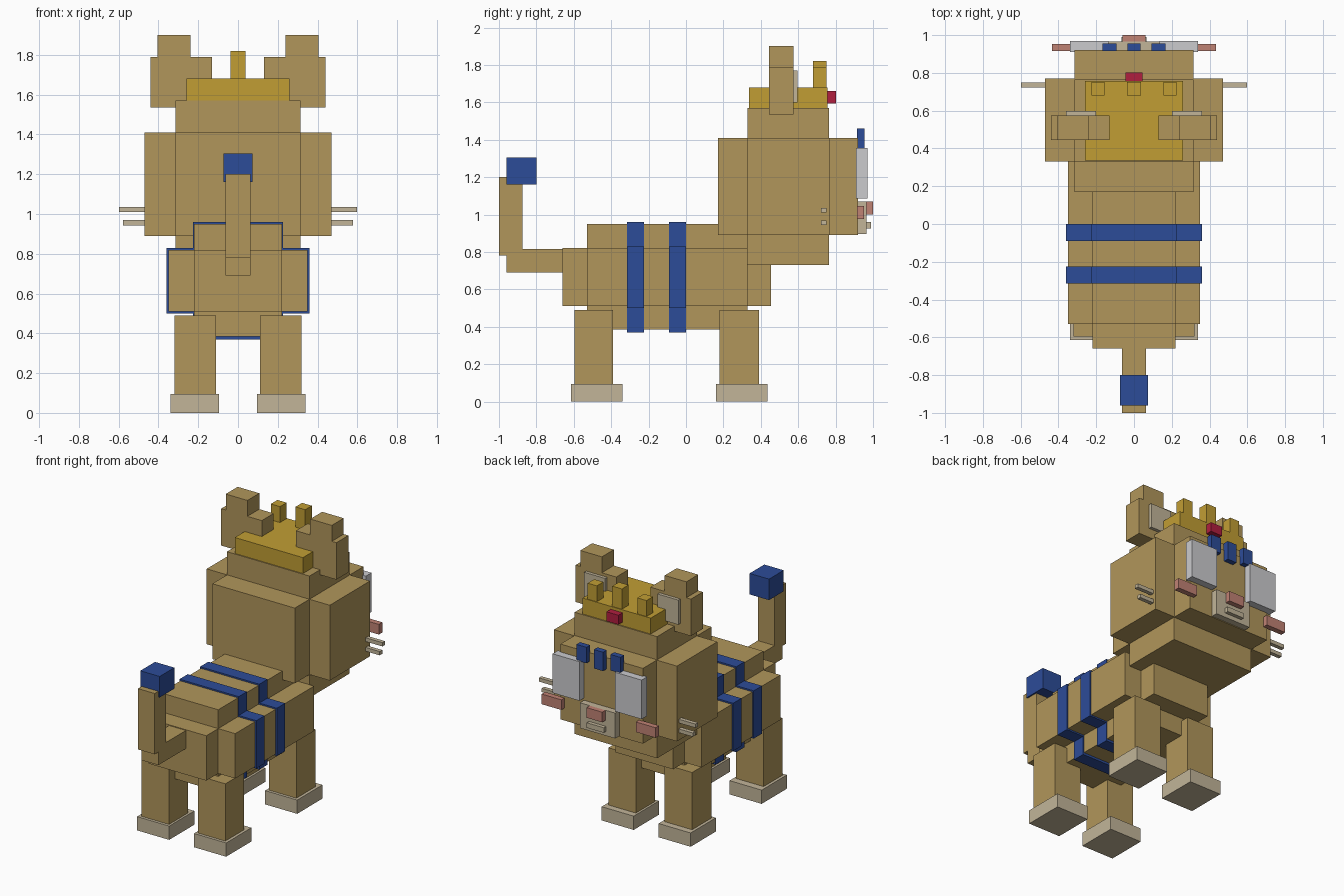
import bpy

if "Cube" in bpy.data.objects:
    bpy.data.objects.remove(bpy.data.objects["Cube"])


def material(name, r, g, b):
    """Flat material from 0-255 display values, stored as linear."""
    def lin(v):
        v /= 255
        return v / 12.92 if v <= 0.04045 else ((v + 0.055) / 1.055) ** 2.4
    m = bpy.data.materials.new(name)
    m.diffuse_color = (lin(r), lin(g), lin(b), 1)
    m.use_nodes = True
    m.node_tree.nodes["Principled BSDF"].inputs["Base Color"].default_value = m.diffuse_color
    return m


TAN = material("tan fur", 177, 150, 91)
BEIGE = material("beige fur", 194, 181, 153)
BLUE = material("blue", 44, 76, 152)
GOLD = material("gold", 193, 158, 52)
RED = material("red gem", 176, 30, 62)
PINK = material("pink", 192, 130, 116)
EYE = material("pale eye", 203, 203, 206)


def box(name, mat, x, y, z):
    """Box from (low, high) ranges on each axis."""
    bpy.ops.mesh.primitive_cube_add(size=1)
    ob = bpy.context.object
    ob.name = name
    ob.location = [(a + b) / 2 for a, b in (x, y, z)]
    ob.scale = [b - a for a, b in (x, y, z)]
    ob.data.materials.append(mat)
    return ob


def mid(name, mat, half, y, z):
    """Box centred on x = 0."""
    box(name, mat, (-half, half), y, z)


def pair(name, mat, x, y, z):
    """Box and its mirror image across x = 0."""
    box(name + "_right", mat, x, y, z)
    box(name + "_left", mat, (-x[1], -x[0]), y, z)


# Body: three crossed blocks
mid("body_long", TAN, 0.22, (-0.66, 0.455), (0.51, 0.82))
mid("body_wide", TAN, 0.35, (-0.53, 0.33), (0.51, 0.82))
mid("body_tall", TAN, 0.22, (-0.53, 0.33), (0.385, 0.95))

# Blue bands around the body
for i, y in enumerate([(-0.315, -0.225), (-0.09, 0.0)]):
    mid(f"band_wide_{i}", BLUE, 0.36, y, (0.5, 0.83))
    mid(f"band_tall_{i}", BLUE, 0.226, y, (0.37, 0.96))

# Legs and paws
for end, leg_y, paw_y in [("hind", (-0.595, -0.39), (-0.615, -0.34)),
                          ("front", (0.18, 0.39), (0.16, 0.435))]:
    pair(end + "_leg", TAN, (0.11, 0.32), leg_y, (0.09, 0.49))
    pair(end + "_paw", BEIGE, (0.095, 0.34), paw_y, (0, 0.095))

# Tail
mid("tail_base", TAN, 0.064, (-0.96, -0.65), (0.69, 0.815))
mid("tail_upright", TAN, 0.064, (-1.0, -0.875), (0.78, 1.2))
mid("tail_tip", BLUE, 0.074, (-0.96, -0.8), (1.16, 1.305))

# Head: three crossed blocks
mid("head_wide", TAN, 0.47, (0.33, 0.77), (0.89, 1.41))
mid("head_long", TAN, 0.315, (0.17, 0.92), (0.89, 1.41))
mid("head_tall", TAN, 0.315, (0.33, 0.765), (0.73, 1.57))

# Ears
pair("ear", TAN, (0.13, 0.44), (0.445, 0.575), (1.535, 1.79))
pair("ear_tip", TAN, (0.24, 0.405), (0.445, 0.575), (1.78, 1.9))
pair("inner_ear", BEIGE, (0.2, 0.36), (0.57, 0.597), (1.6, 1.77))

# Crown with three points and a gem
mid("crown", GOLD, 0.26, (0.337, 0.757), (1.56, 1.68))
mid("crown_middle_point", GOLD, 0.037, (0.68, 0.752), (1.67, 1.82))
pair("crown_side_point", GOLD, (0.155, 0.225), (0.68, 0.752), (1.67, 1.79))
mid("crown_gem", RED, 0.045, (0.75, 0.803), (1.595, 1.66))

# Face
pair("eye", EYE, (0.135, 0.34), (0.91, 0.97), (1.085, 1.355))
mid("middle_forehead_stripe", BLUE, 0.035, (0.915, 0.955), (1.33, 1.46))
pair("side_forehead_stripe", BLUE, (0.092, 0.168), (0.915, 0.955), (1.35, 1.46))
mid("muzzle", BEIGE, 0.135, (0.91, 0.965), (0.895, 1.07))
mid("nose", PINK, 0.06, (0.96, 1.0), (1.0, 1.07))
mid("mouth", BEIGE, 0.065, (0.96, 0.99), (0.925, 0.96))
pair("cheek", PINK, (0.285, 0.435), (0.915, 0.953), (0.975, 1.045))

# Whiskers
pair("upper_whisker", BEIGE, (0.45, 0.598), (0.722, 0.75), (1.01, 1.036))
pair("lower_whisker", BEIGE, (0.45, 0.577), (0.722, 0.75), (0.943, 0.969))
